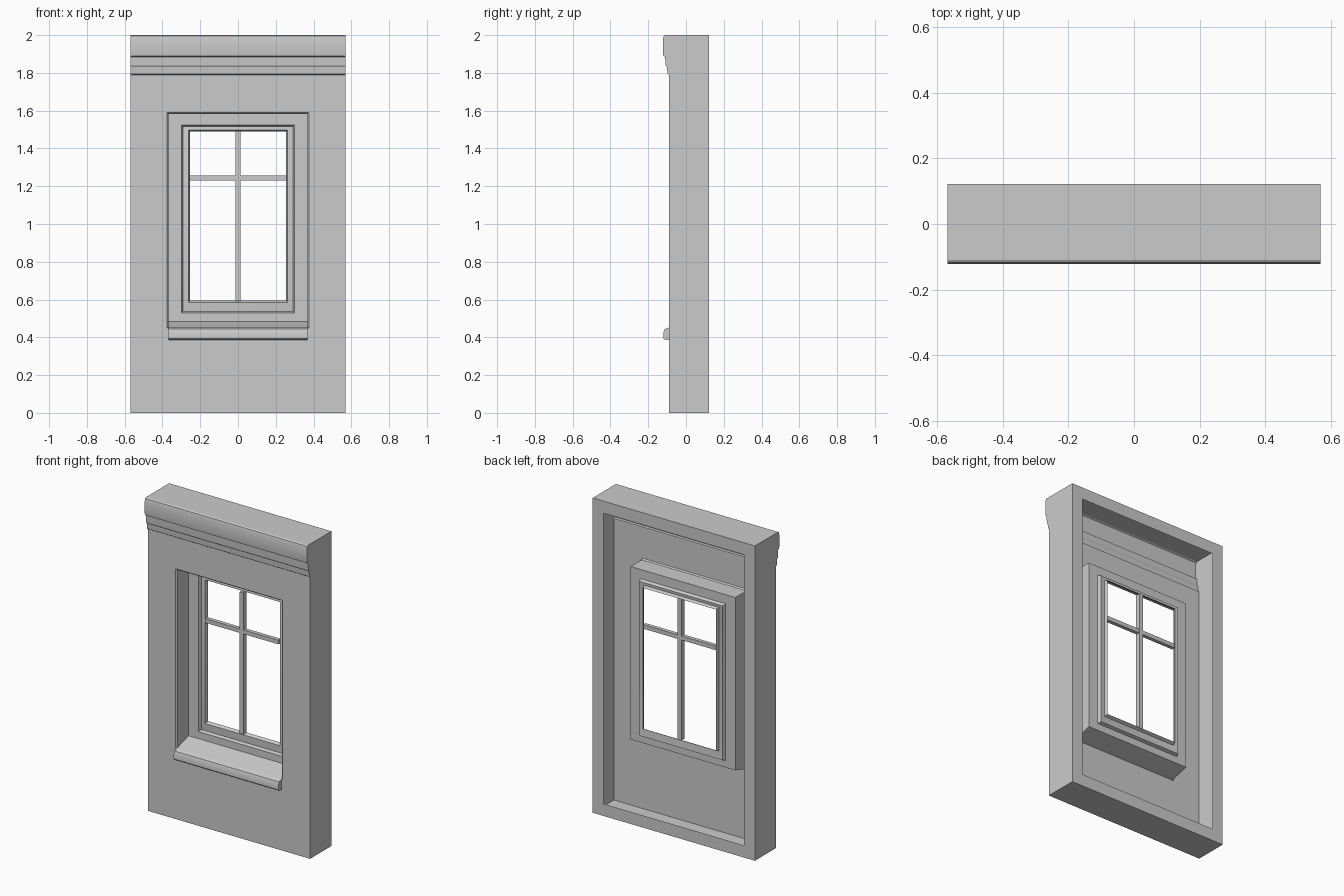
import bpy
import bmesh
import math

cube = bpy.data.objects.get("Cube")
if cube:
    bpy.data.objects.remove(cube, do_unlink=True)

plaster = bpy.data.materials.new("grey_plaster")
plaster.use_nodes = True
grey = (0.6, 0.6, 0.6, 1)
plaster.diffuse_color = grey
plaster.node_tree.nodes["Principled BSDF"].inputs["Base Color"].default_value = grey

HALF, FRONT, BACK = 0.57, -0.09, 0.122


def finish(name, bm):
    mesh = bpy.data.meshes.new(name)
    bm.to_mesh(mesh)
    bm.free()
    mesh.materials.append(plaster)
    obj = bpy.data.objects.new(name, mesh)
    bpy.context.collection.objects.link(obj)
    bpy.ops.object.select_all(action="DESELECT")
    obj.select_set(True)
    bpy.context.view_layer.objects.active = obj
    bpy.ops.object.shade_smooth_by_angle(angle=math.radians(30))
    return obj


def loft(name, rings):
    """Join rectangular rings given as (half width, bottom, top, y)."""
    bm = bmesh.new()
    loops = []
    for half, low, high, y in rings:
        corners = ((-half, low), (half, low), (half, high), (-half, high))
        loops.append([bm.verts.new((x, y, z)) for x, z in corners])
    for a, b in zip(loops, loops[1:]):
        for i in range(4):
            j = (i + 1) % 4
            bm.faces.new((a[i], a[j], b[j], b[i]))
    return finish(name, bm)


def moulding(name, half, profile):
    """Run a (y, z) profile along x and cap both ends."""
    bm = bmesh.new()
    left = [bm.verts.new((-half, y, z)) for y, z in profile]
    right = [bm.verts.new((half, y, z)) for y, z in profile]
    for i in range(len(profile) - 1):
        bm.faces.new((left[i], right[i], right[i + 1], left[i + 1]))
    bm.faces.new(left)
    bm.faces.new(right[::-1])
    return finish(name, bm)


def bar(name, x0, x1, y0, y1, z0, z1):
    bm = bmesh.new()
    bmesh.ops.create_cube(bm, size=1)
    for v in bm.verts:
        v.co = (x1 if v.co.x > 0 else x0,
                y1 if v.co.y > 0 else y0,
                z1 if v.co.z > 0 else z0)
    return finish(name, bm)


# Hollow box sides with a flat flange around the open back
loft("wall_sides", [
    (HALF - 0.077, 0.077, 1.923, BACK),
    (HALF, 0, 2, BACK),
    (HALF, 0, 2, FRONT),
])

# Front sheet folding into the window opening, sloped at the bottom
loft("front_wall", [
    (HALF, 0, 1.79, FRONT),
    (0.375, 0.45, 1.59, FRONT),
    (0.368, 0.452, 1.583, FRONT + 0.008),
    (0.368, 0.485, 1.583, 0.03),
])

# Stepped window frame
loft("window_frame", [
    (0.368, 0.485, 1.583, 0.03),
    (0.30, 0.53, 1.525, 0.03),
    (0.292, 0.537, 1.517, 0.05),
    (0.262, 0.585, 1.498, 0.045),
    (0.255, 0.595, 1.49, 0.065),
])

# Glazing bars
bar("upright_bar", -0.013, 0.013, 0.035, 0.065, 0.593, 1.492)
bar("cross_bar", -0.257, 0.257, 0.038, 0.062, 1.23, 1.256)

# Cornice along the top
moulding("cornice", HALF, [
    (FRONT, 1.79), (-0.098, 1.795), (-0.101, 1.83), (-0.108, 1.84),
    (-0.111, 1.885), (-0.12, 1.89), (-0.122, 1.9), (-0.122, 1.98),
    (-0.118, 1.995), (-0.11, 2), (FRONT, 2),
])

# Projecting sill below the window
moulding("window_sill", 0.368, [
    (FRONT, 0.385), (-0.114, 0.388), (-0.12, 0.395), (-0.12, 0.425),
    (-0.113, 0.443), (FRONT, 0.452),
])
